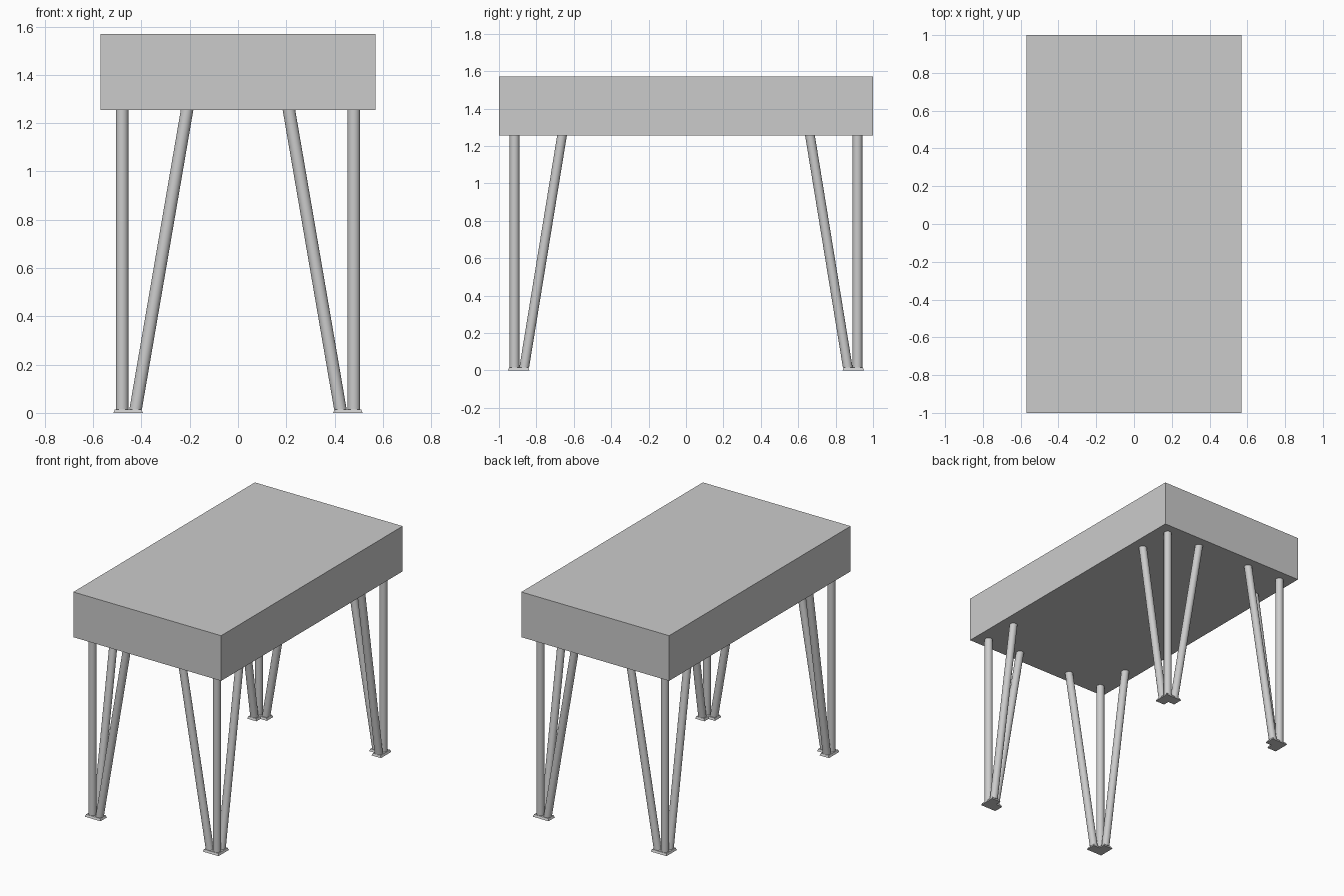
import bpy, bmesh, math

if "Cube" in bpy.data.objects:
    bpy.data.objects.remove(bpy.data.objects["Cube"])

TOP_Z, UNDER_Z, FOOT_Z = 1.57, 1.255, 0.015
CX, CY, R = 0.48, 0.917, 0.026   # corner rod position and rod radius


def loft(name, low, high, smooth=False):
    """Solid between two matching rings of points."""
    bm = bmesh.new()
    a = [bm.verts.new(p) for p in low]
    b = [bm.verts.new(p) for p in high]
    n = len(a)
    for i in range(n):
        j = (i + 1) % n
        bm.faces.new((a[i], a[j], b[j], b[i]))
    bm.faces.new(a[::-1])
    bm.faces.new(b)
    bmesh.ops.recalc_face_normals(bm, faces=bm.faces)
    mesh = bpy.data.meshes.new(name)
    bm.to_mesh(mesh)
    bm.free()
    ob = bpy.data.objects.new(name, mesh)
    bpy.context.collection.objects.link(ob)
    if smooth:
        bpy.ops.object.select_all(action='DESELECT')
        ob.select_set(True)
        bpy.context.view_layer.objects.active = ob
        bpy.ops.object.shade_smooth_by_angle(angle=math.radians(40))
    return ob


def four_corners(ob):
    m = ob.modifiers.new("mirror", 'MIRROR')
    m.use_axis = (True, True, False)
    m.use_mirror_merge = False


def ring(x, y, z, n=24):
    return [(x + R * math.cos(math.tau * i / n), y + R * math.sin(math.tau * i / n), z)
            for i in range(n)]


def rod(name, bottom, top):
    four_corners(loft(name, ring(*bottom, FOOT_Z), ring(*top, UNDER_Z), smooth=True))


def l_shape(inset, z):
    x0, x1, x2 = 0.394 + inset, 0.444 + inset, 0.516 - inset
    y0, y1, y2 = 0.837 + inset, 0.881 + inset, 0.952 - inset
    return [(x, y, z) for x, y in
            ((x2, y2), (x0, y2), (x0, y1), (x1, y1), (x1, y0), (x2, y0))]


# Thick slab top
def slab(z):
    return [(-0.57, -1, z), (0.57, -1, z), (0.57, 1, z), (-0.57, 1, z)]


loft("table_top", slab(UNDER_Z), slab(TOP_Z))

# Three rods per corner: upright, leaning along the width, leaning along the length
rod("upright_leg_rods", (CX, CY), (CX, CY))
rod("width_leaning_rods", (0.424, CY), (0.211, CY))
rod("length_leaning_rods", (CX, 0.865), (CX, 0.663))

# L-shaped tapered foot plates
four_corners(loft("foot_plates", l_shape(0, 0), l_shape(0.006, FOOT_Z)))
